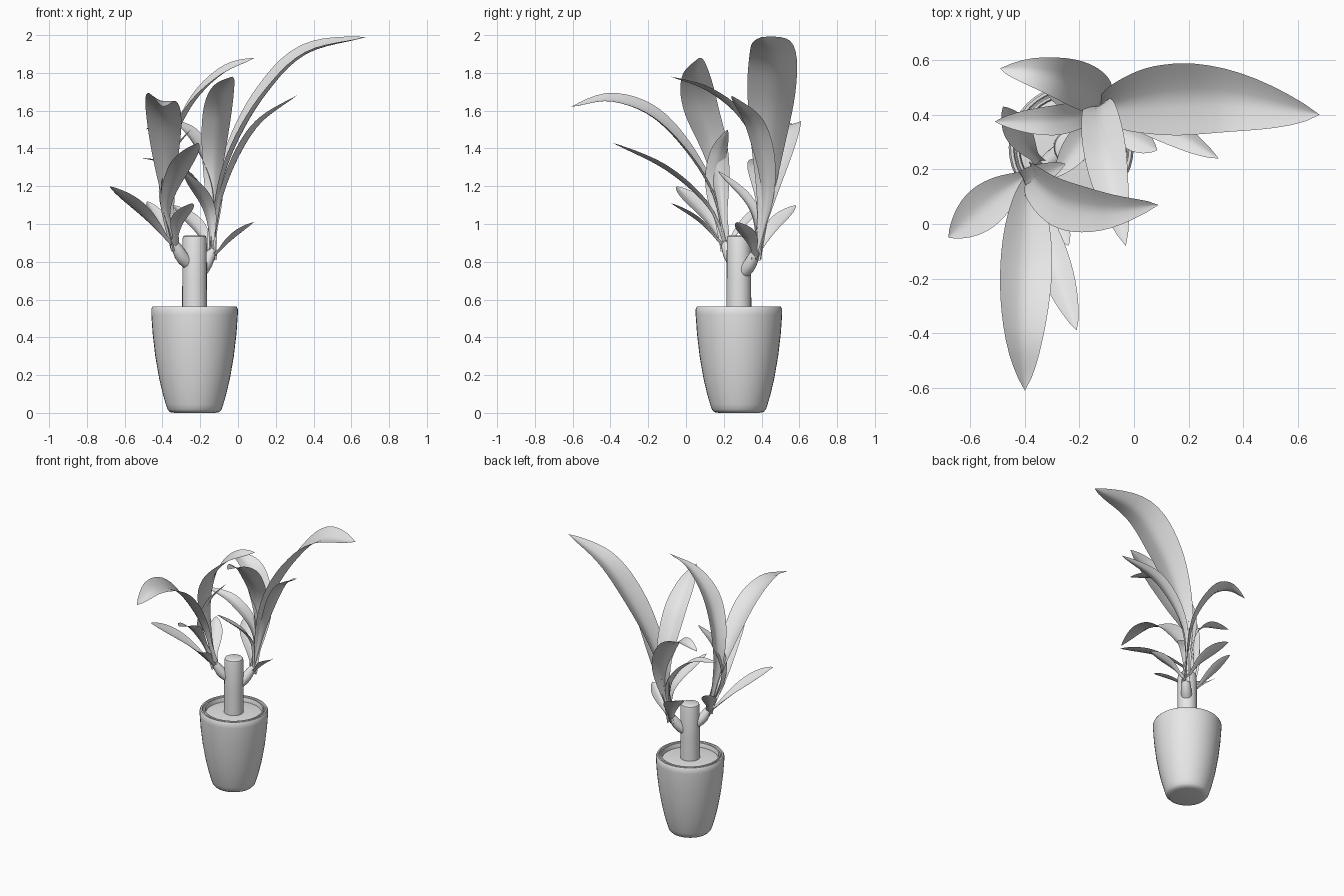
import bpy
import math
from mathutils import Vector

if "Cube" in bpy.data.objects:
    bpy.data.objects.remove(bpy.data.objects["Cube"])

grey = bpy.data.materials.new("plain_grey")
grey.use_nodes = True
grey.diffuse_color = (0.8, 0.8, 0.8, 1)
grey.node_tree.nodes["Principled BSDF"].inputs["Base Color"].default_value = (0.8, 0.8, 0.8, 1)

CENTRE = Vector((-0.23, 0.28, 0))


def make_object(name, verts, faces, angle=40):
    mesh = bpy.data.meshes.new(name)
    mesh.from_pydata(verts, [], faces)
    mesh.materials.append(grey)
    obj = bpy.data.objects.new(name, mesh)
    bpy.context.collection.objects.link(obj)
    bpy.ops.object.select_all(action="DESELECT")
    obj.select_set(True)
    bpy.context.view_layer.objects.active = obj
    bpy.ops.object.shade_smooth_by_angle(angle=math.radians(angle))
    return obj


def grid_faces(rows, cols, closed):
    faces = []
    for i in range(rows - 1):
        for j in range(cols if closed else cols - 1):
            k = (j + 1) % cols
            faces.append((i * cols + j, i * cols + k, (i + 1) * cols + k, (i + 1) * cols + j))
    return faces


def lathe(name, profile, sides=40):
    """Spin (radius, height) points about the pot axis and cap both ends."""
    verts = []
    for r, z in profile:
        for j in range(sides):
            a = math.tau * j / sides
            verts.append(CENTRE + Vector((r * math.cos(a), r * math.sin(a), z)))
    faces = grid_faces(len(profile), sides, True)
    faces.append(tuple(reversed(range(sides))))
    faces.append(tuple(range(len(verts) - sides, len(verts))))
    return make_object(name, verts, faces)


def spline(points, steps):
    """Smooth path through the points, with even spacing."""
    p = [Vector(q) for q in points]
    p = [2 * p[0] - p[1]] + p + [2 * p[-1] - p[-2]]
    dense = []
    for a, b, c, d in zip(p, p[1:], p[2:], p[3:]):
        for i in range(24):
            t = i / 24
            dense.append(0.5 * (2 * b + (c - a) * t + (2 * a - 5 * b + 4 * c - d) * t * t
                                + (3 * b - a - 3 * c + d) * t ** 3))
    dense.append(p[-2])
    length = [0]
    for a, b in zip(dense, dense[1:]):
        length.append(length[-1] + (b - a).length)
    path, k = [], 0
    for i in range(steps + 1):
        goal = length[-1] * i / steps
        while k < len(dense) - 2 and length[k + 1] < goal:
            k += 1
        f = (goal - length[k]) / (length[k + 1] - length[k])
        path.append(dense[k].lerp(dense[k + 1], f))
    return path


def leaf(name, base, half_width, roll, points, steps=28, across=8):
    """Cupped blade with a narrow stalk, widest past the middle, rolled toward its tip."""
    path = spline([base] + points, steps)
    heading = path[-1] - path[0]
    level = Vector((heading.y, -heading.x, 0)).normalized()
    verts = []
    for i, p in enumerate(path):
        t = i / steps
        tangent = (path[min(i + 1, steps)] - path[max(i - 1, 0)]).normalized()
        upward = level.cross(tangent).normalized()
        turn = math.radians(roll) * t
        side = level * math.cos(turn) + upward * math.sin(turn)
        normal = upward * math.cos(turn) - level * math.sin(turn)
        w = half_width * math.sin(math.pi * t ** 1.65) ** 0.8 if 0 < t < 1 else 0
        w = max(w, 0.024 * (1 - t))
        cup = 0.28 + 0.5 * (1 - t) ** 3
        for j in range(across + 1):
            s = 2 * j / across - 1
            verts.append(p + side * (w * s) + normal * (w * cup * abs(s) ** 1.4))
    return make_object(name, verts, grid_faces(steps + 1, across + 1, False), 60)


def branch(name, points, radii, sides=16):
    """Short tapering shoot."""
    path = spline(points, len(radii) - 1)
    axis = (path[-1] - path[0]).normalized()
    u = axis.orthogonal().normalized()
    v = axis.cross(u)
    verts = []
    for p, r in zip(path, radii):
        for j in range(sides):
            a = math.tau * j / sides
            verts.append(p + r * (u * math.cos(a) + v * math.sin(a)))
    faces = grid_faces(len(radii), sides, True)
    faces.append(tuple(range(len(verts) - sides, len(verts))))
    return make_object(name, verts, faces)


# Pot with a rounded foot and a double rim, soil inside, cut trunk
lathe("pot", [(0.105, 0), (0.13, 0.004), (0.143, 0.018), (0.152, 0.045), (0.168, 0.1),
              (0.187, 0.18), (0.208, 0.3), (0.222, 0.42), (0.229, 0.52), (0.229, 0.55),
              (0.222, 0.562), (0.212, 0.562), (0.208, 0.552), (0.204, 0.552), (0.2, 0.56),
              (0.192, 0.56), (0.188, 0.55), (0.186, 0.5)])
lathe("soil", [(0.19, 0.5), (0.188, 0.53), (0.14, 0.537), (0.05, 0.54)])
lathe("trunk", [(0.066, 0.5), (0.065, 0.7), (0.064, 0.92), (0.06, 0.935), (0.05, 0.94)], 24)

# Two side shoots
front_base = (-0.33, 0.21, 0.86)
back_base = (-0.14, 0.37, 0.81)
branch("front_shoot", [(-0.26, 0.265, 0.79), (-0.3, 0.235, 0.83), (-0.335, 0.205, 0.9)],
       [0.036, 0.036, 0.034, 0.03, 0.02])
branch("back_shoot", [(-0.21, 0.3, 0.74), (-0.175, 0.335, 0.78), (-0.135, 0.375, 0.86)],
       [0.036, 0.036, 0.034, 0.03, 0.02])

# Leaves of each crown: half width, roll in degrees, then path points up to the tip
front_crown = [
    (0.098, 20, [(-0.38, 0.12, 1.2), (-0.4, -0.13, 1.53), (-0.41, -0.38, 1.65),
                 (-0.4, -0.61, 1.62)]),
    (0.062, 0, [(-0.38, 0.12, 1.08), (-0.31, -0.1, 1.28), (-0.21, -0.39, 1.43)]),
    (0.092, -28, [(-0.37, 0.17, 1.3), (-0.26, 0.08, 1.6), (-0.09, 0.05, 1.79), (0.09, 0.07, 1.88)]),
    (0.05, 0, [(-0.39, 0.28, 0.96), (-0.48, 0.43, 1.12)]),
    (0.045, 0, [(-0.32, 0.08, 1), (-0.24, -0.08, 1.11)]),
    (0.078, 0, [(-0.49, 0.11, 1.03), (-0.68, -0.05, 1.2)]),
    (0.05, 0, [(-0.4, 0.15, 1.15), (-0.35, 0.17, 1.36), (-0.25, 0.22, 1.5)]),
]
back_crown = [
    (0.133, -12, [(-0.1, 0.42, 1.15), (-0.01, 0.44, 1.42), (0.15, 0.46, 1.69),
                  (0.36, 0.46, 1.9), (0.68, 0.4, 1.99)]),
    (0.06, 0, [(-0.07, 0.43, 1.18), (0.09, 0.37, 1.5), (0.31, 0.24, 1.68)]),
    (0.078, 0, [(-0.13, 0.43, 1.25), (-0.11, 0.3, 1.54), (-0.08, 0.12, 1.7),
                (-0.03, -0.08, 1.78)]),
    (0.085, 0, [(-0.13, 0.46, 1.2), (-0.24, 0.53, 1.45), (-0.36, 0.56, 1.53), (-0.49, 0.57, 1.5)]),
    (0.056, 0, [(-0.16, 0.41, 1.1), (-0.3, 0.38, 1.29), (-0.51, 0.375, 1.35)]),
    (0.05, 0, [(-0.04, 0.34, 0.91), (0.085, 0.27, 1.01)]),
    (0.052, 0, [(-0.16, 0.35, 1.07), (-0.29, 0.17, 1.28)]),
    (0.068, 0, [(-0.21, 0.46, 0.96), (-0.34, 0.58, 1.1)]),
]
for crown, base, leaves in (("front", front_base, front_crown), ("back", back_base, back_crown)):
    for n, (half_width, roll, points) in enumerate(leaves, 1):
        leaf(f"{crown}_leaf_{n}", base, half_width, roll, points)
